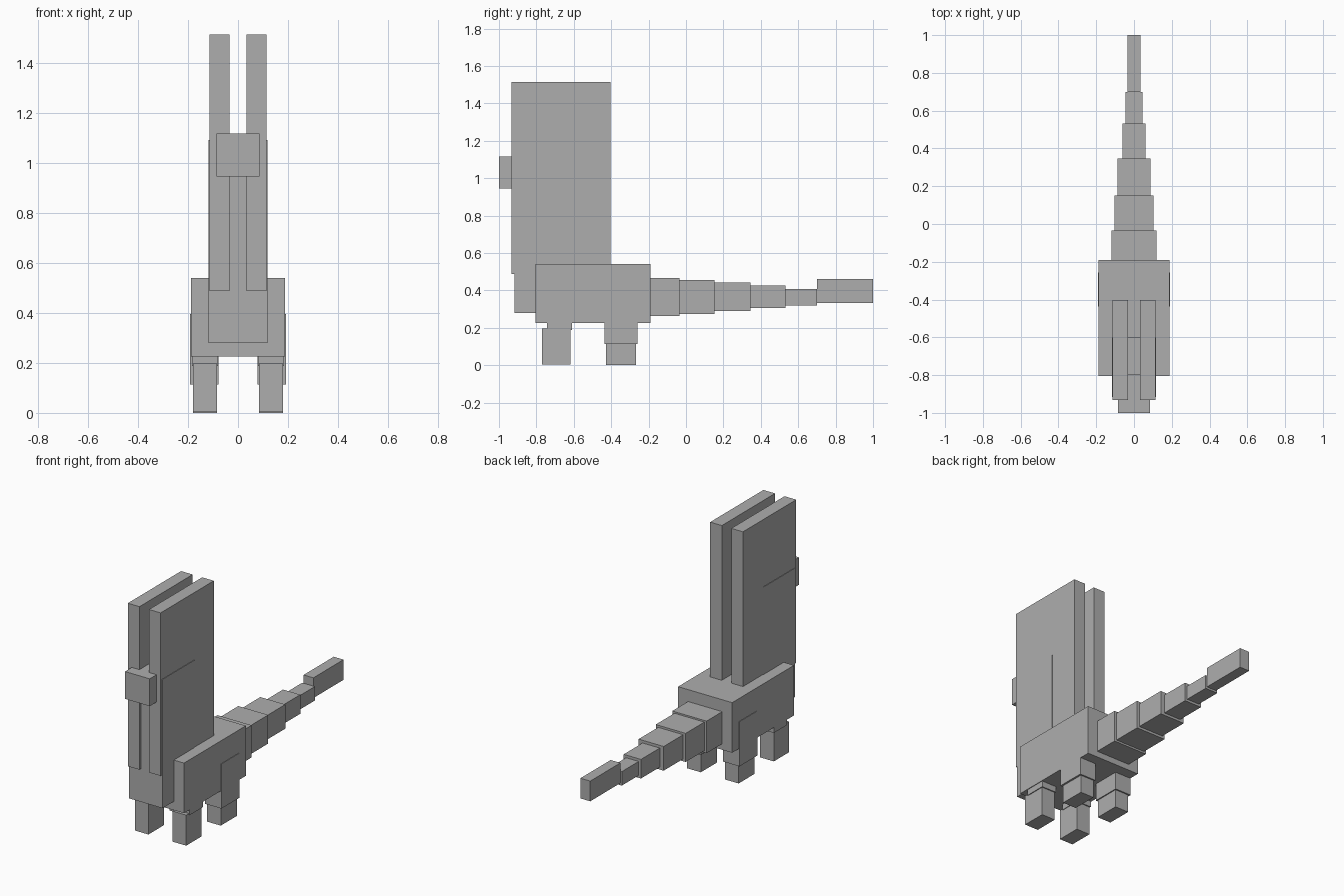
import bpy

grey = bpy.data.materials.new("plain grey")
grey.diffuse_color = (0.42, 0.42, 0.42, 1)


def box(name, x, y, z):
    """Box from (min, max) ranges along each axis."""
    bpy.ops.mesh.primitive_cube_add(size=1, location=[sum(r) / 2 for r in (x, y, z)])
    ob = bpy.context.object
    ob.name = name
    ob.scale = [r[1] - r[0] for r in (x, y, z)]
    bpy.ops.object.transform_apply(location=False, rotation=False, scale=True)
    ob.data.materials.append(grey)
    return ob


def pair(name, x, y, z):
    """Matching left and right boxes."""
    box("right_" + name, x, y, z)
    box("left_" + name, (-x[1], -x[0]), y, z)


# Body, neck and snout
box("body", (-0.188, 0.188), (-0.805, -0.19), (0.225, 0.54))
box("neck", (-0.117, 0.117), (-0.917, -0.60), (0.28, 1.09))
box("snout", (-0.086, 0.086), (-1.0, -0.795), (0.945, 1.117))

# Folded upright wings
pair("wing", (0.033, 0.114), (-0.932, -0.403), (0.488, 1.513))

# Legs
pair("front_upper_leg", (0.08, 0.184), (-0.743, -0.61), (0.188, 0.40))
pair("front_foot", (0.084, 0.179), (-0.77, -0.617), (0.005, 0.197))
pair("hind_thigh", (0.077, 0.191), (-0.437, -0.258), (0.114, 0.395))
pair("hind_foot", (0.084, 0.179), (-0.427, -0.267), (0.0, 0.15))

# Tapering tail: half width, start y, end y, bottom z, top z
tail = [
    (0.119, -0.20, -0.034, 0.263, 0.465),
    (0.104, -0.034, 0.152, 0.275, 0.455),
    (0.087, 0.152, 0.346, 0.290, 0.442),
    (0.060, 0.346, 0.533, 0.305, 0.425),
    (0.044, 0.533, 0.70, 0.320, 0.408),
    (0.034, 0.70, 1.0, 0.333, 0.460),
]
for i, (w, y0, y1, z0, z1) in enumerate(tail):
    box(f"tail_segment_{i + 1}", (-w, w), (y0, y1), (z0, z1))
